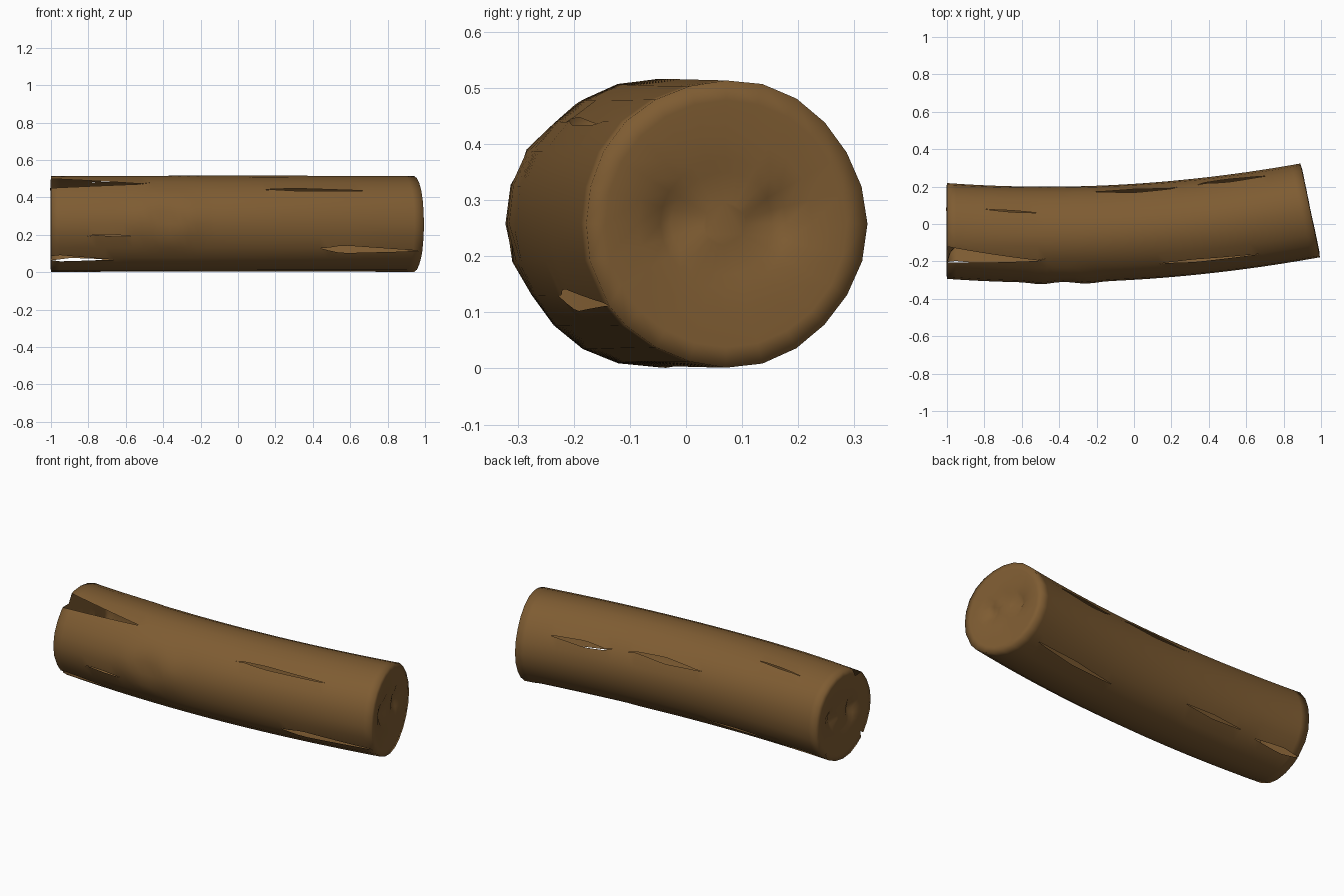
import bpy, bmesh, math, random
from mathutils import Vector

if "Cube" in bpy.data.objects:
    bpy.data.objects.remove(bpy.data.objects["Cube"])

random.seed(4)
N, RINGS, R, ZC = 24, 40, 0.256, 0.258
X0, X1 = -1.0, 0.942

# Bark cracks: start x, end x, angle (0 = back, 90 = top, 180 = front),
# half opening in degrees, position of the widest point (0..1)
CRACKS = [
    (-1.00, -0.50, 122, 11, 0.0), (0.13, 0.69, 135, 2.2, 0.3),
    (-0.80, -0.54, 194, 1.2, 0.5), (0.42, 0.95, 213, 5.5, 0.2),
    (-1.02, -0.66, 227, 6, 0.1), (0.37, 0.76, 28, 4, 0.4),
    (-0.20, 0.25, 31, 4, 0.5), (0.25, 0.87, 304, 3, 0.5),
    (-0.62, -0.22, 318, 2.5, 0.5), (-1.02, -0.70, 311, 4, 0.4),
    (-0.80, -0.50, 62, 1.2, 0.5),
]


def axis(x):
    """Centre and sideways direction of the gently bent trunk."""
    slope = max(0, 0.15 * (x + 0.45))
    centre = Vector((x, -0.055 + 0.065 * (x + 0.45) ** 2, ZC))
    return centre, Vector((-slope, 1, 0)).normalized()


def surface_point(x, deg, r):
    c, side = axis(x)
    a = math.radians(deg)
    return c + side * (r * math.cos(a)) + Vector((0, 0, r * math.sin(a)))


def crack_at(x, j):
    for a, b, deg, half, peak in CRACKS:
        if round(deg / 360 * N) % N == j and a <= x <= b:
            t = (x - a) / (b - a)
            w = (1 - t) / (1 - peak) if t >= peak else t / peak
            return deg + 3 * (t - 0.5), half * w
    return None


def bark_radius(x, deg):
    r = R + 0.002 * math.sin(math.radians(deg * 5) + 2 * x)
    # knot on the front: raised ring with a hollow middle
    d = math.hypot((x + 0.38) / 0.13, (deg - 172) / 20)
    return r + 0.010 * math.exp(-((d - 1) * 2.2) ** 2) - 0.008 * math.exp(-(d * 2) ** 2)


bm = bmesh.new()

# Hollow bark tube: each grid point has a lower and an upper vertex,
# which part where a crack opens
grid = []
for i in range(RINGS + 1):
    x = X0 + (X1 - X0) * i / RINGS
    ring = []
    for j in range(N):
        deg = 360 * j / N
        crack = crack_at(x, j)
        if crack and crack[1] > 0.25:
            mid, half = crack
            ring.append(tuple(bm.verts.new(surface_point(x, mid + s * half, R)) for s in (-1, 1)))
        else:
            d = crack[0] if crack else deg
            v = bm.verts.new(surface_point(x, d, bark_radius(x, d)))
            ring.append((v, v))
    grid.append(ring)
for i in range(RINGS):
    for j in range(N):
        k = (j + 1) % N
        bm.faces.new((grid[i][j][1], grid[i][k][0], grid[i + 1][k][0], grid[i + 1][j][1]))


# Sawn ends: concentric rings with a shallow sunken heart and two dents
def add_end(ring, x, out):
    c, side = axis(x)
    normal = Vector((side.y, -side.x, 0)) * out
    prev = ring
    for f, depth in ((0.86, -0.004), (0.62, 0.004), (0.45, 0.004), (0.36, 0.012), (0.15, 0.010)):
        cur = []
        for j in range(N):
            a = 360 * j / N
            p = surface_point(x, a, R * f)
            off = p - c
            h, v = off.dot(side), off.z
            dent = sum(0.03 * math.exp(-((h - dh) / 0.025) ** 2 - ((v - 0.01) / 0.05) ** 2)
                       for dh in (0.10, -0.095))
            vert = bm.verts.new(p - normal * (depth + dent + random.uniform(0, 0.002)))
            cur.append((vert, vert))
        for j in range(N):
            k = (j + 1) % N
            quad = (prev[j][1], prev[k][0], cur[k][0], cur[j][1])
            bm.faces.new(quad if out < 0 else quad[::-1])
        prev = cur
    heart = [v[0] for v in prev]
    bm.faces.new(heart if out < 0 else heart[::-1])


add_end(grid[0], X0, -1)
add_end(grid[-1], X1, 1)
bmesh.ops.recalc_face_normals(bm, faces=bm.faces)

mesh = bpy.data.meshes.new("log")
bm.to_mesh(mesh)
bm.free()
log = bpy.data.objects.new("log", mesh)
bpy.context.collection.objects.link(log)
for p in mesh.polygons:
    p.use_smooth = True

brown = bpy.data.materials.new("bark brown")
brown.diffuse_color = (0.21, 0.107, 0.032, 1)
brown.use_nodes = True
brown.node_tree.nodes["Principled BSDF"].inputs["Base Color"].default_value = brown.diffuse_color
mesh.materials.append(brown)
